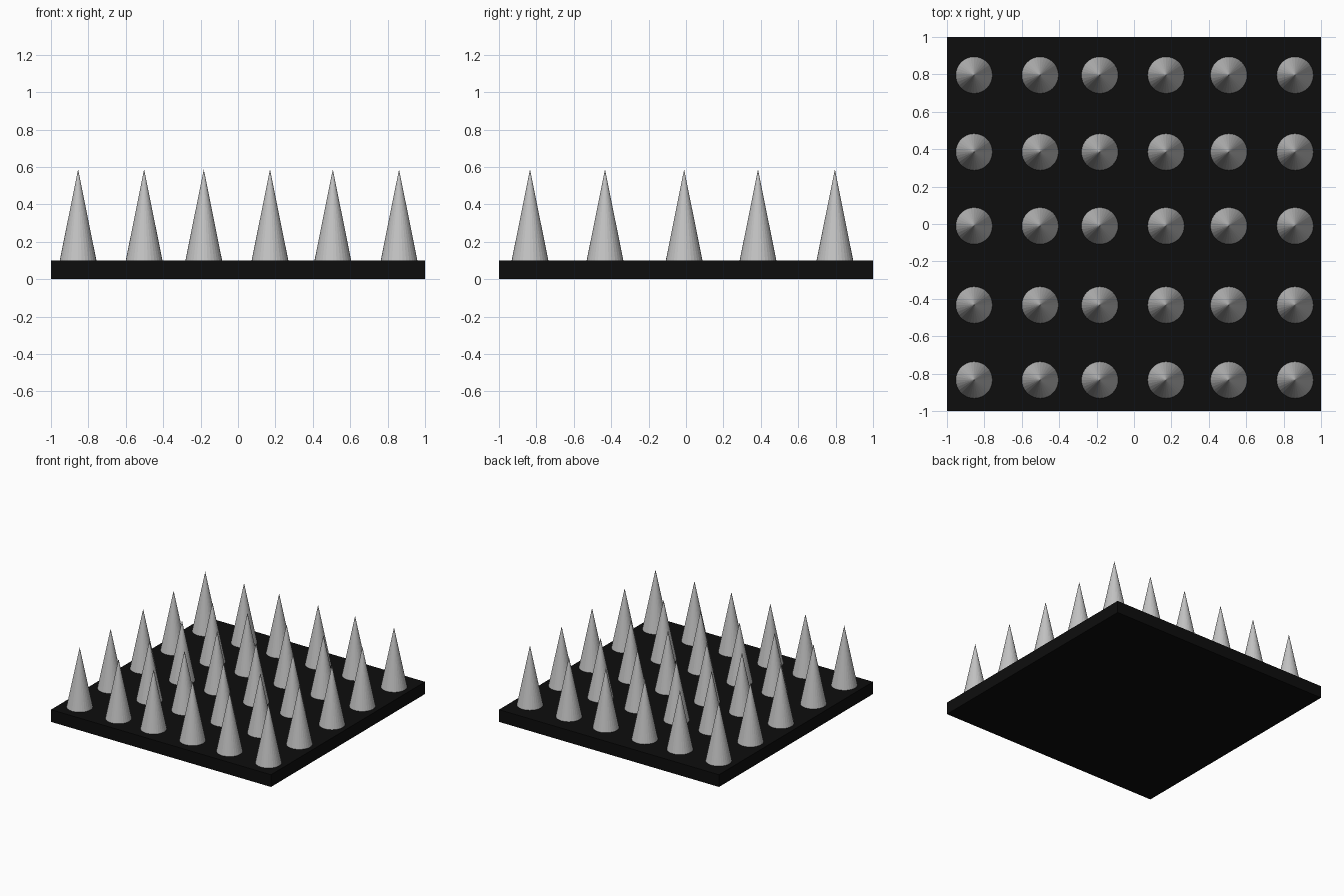
import bpy

if "Cube" in bpy.data.objects:
    bpy.data.objects.remove(bpy.data.objects["Cube"])


def material(name, rgb):
    m = bpy.data.materials.new(name)
    m.diffuse_color = (*rgb, 1.0)
    m.use_nodes = True
    m.node_tree.nodes["Principled BSDF"].inputs["Base Color"].default_value = m.diffuse_color
    return m


black = material("black", (0.004, 0.004, 0.004))
grey = material("steel grey", (0.55, 0.55, 0.55))

BASE_TOP = 0.10
TIP = 0.587
RADIUS = 0.098

# Flat square base plate
bpy.ops.mesh.primitive_cube_add(size=1, location=(0, 0, BASE_TOP / 2))
base = bpy.context.object
base.name = "base_plate"
base.scale = (2, 2, BASE_TOP)
bpy.ops.object.transform_apply(location=False, rotation=False, scale=True)
base.data.materials.append(black)

# One spike mesh, shared by every spike in the slightly uneven grid
bpy.ops.mesh.primitive_cone_add(vertices=32, radius1=RADIUS, radius2=0,
                                depth=TIP - BASE_TOP)
first = bpy.context.object
first.data.materials.append(grey)

columns = (-0.855, -0.502, -0.183, 0.171, 0.507, 0.861)
rows = (-0.834, -0.433, -0.010, 0.385, 0.796)
for r, y in enumerate(rows):
    for c, x in enumerate(columns):
        if r == 0 and c == 0:
            spike = first
        else:
            spike = bpy.data.objects.new("spike", first.data)
            bpy.context.collection.objects.link(spike)
        spike.name = f"spike_{r + 1}_{c + 1}"
        spike.location = (x, y, (BASE_TOP + TIP) / 2)
